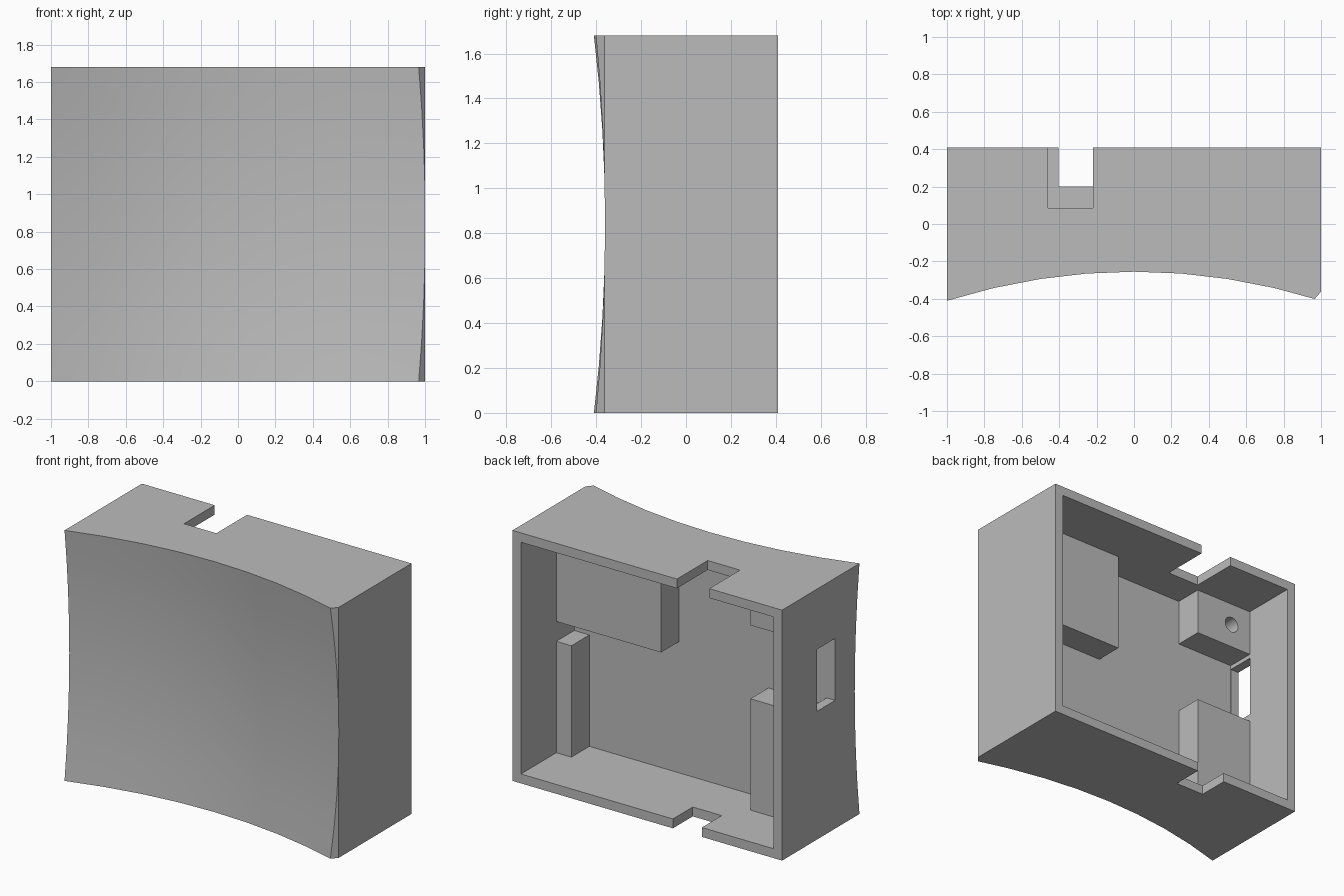
import bpy, bmesh, math
from mathutils import Matrix, Vector

cube = bpy.data.objects.get("Cube")
if cube:
    bpy.data.objects.remove(cube, do_unlink=True)

HEIGHT, BACK, WALL = 1.68, 0.41, 0.063
INNER_X = 1 - WALL            # inside faces of the side walls
CEILING = HEIGHT - WALL
INNER_Y = -0.154              # inside face of the front panel
BOSS_Y = 0.036                # how far the inner blocks reach back
EMBED = 0.02                  # overlap of inner blocks into the walls

gray = bpy.data.materials.new("plain gray")
gray.use_nodes = True
gray.diffuse_color = (0.5, 0.5, 0.5, 1)
gray.node_tree.nodes["Principled BSDF"].inputs["Base Color"].default_value = (0.5, 0.5, 0.5, 1)


def add_object(name, bm):
    bmesh.ops.recalc_face_normals(bm, faces=bm.faces)
    mesh = bpy.data.meshes.new(name)
    bm.to_mesh(mesh)
    bm.free()
    obj = bpy.data.objects.new(name, mesh)
    mesh.materials.append(gray)
    bpy.context.collection.objects.link(obj)
    return obj


def box(name, xs, ys, zs):
    bm = bmesh.new()
    bmesh.ops.create_cube(bm, size=1)
    for v in bm.verts:
        v.co = [span[0] if c < 0 else span[1] for c, span in zip(v.co, (xs, ys, zs))]
    return add_object(name, bm)


def activate(obj):
    bpy.ops.object.select_all(action='DESELECT')
    obj.select_set(True)
    bpy.context.view_layer.objects.active = obj


def cut(obj, cutter):
    activate(obj)
    mod = obj.modifiers.new("cut", 'BOOLEAN')
    mod.operation, mod.solver, mod.object = 'DIFFERENCE', 'EXACT', cutter
    bpy.ops.object.modifier_apply(modifier=mod.name)
    bpy.data.objects.remove(cutter, do_unlink=True)


def smooth(obj):
    activate(obj)
    bpy.ops.object.shade_smooth_by_angle(angle=math.radians(30))


# Housing: doubly concave front panel drawn back to a flat rear
bm = bmesh.new()
bmesh.ops.create_grid(bm, x_segments=8, y_segments=8, size=1)
for v in bm.verts:
    x, t = v.co.x, v.co.y
    v.co = (x, -0.205 - 0.155 * x * x - 0.05 * t * t, HEIGHT * (t + 1) / 2)
rim = [e for e in bm.edges if e.is_boundary]
new = bmesh.ops.extrude_edge_only(bm, edges=rim)["geom"]
for v in new:
    if isinstance(v, bmesh.types.BMVert):
        v.co.y = BACK
bmesh.ops.holes_fill(bm, edges=[e for e in bm.edges if e.is_boundary])
bmesh.ops.recalc_face_normals(bm, faces=bm.faces)

# Small chamfer down one front edge
bmesh.ops.bisect_plane(bm, geom=bm.verts[:] + bm.edges[:] + bm.faces[:],
                       plane_co=Vector((1, -0.362, 0)), plane_no=Vector((0.04, -0.035, 0)),
                       clear_outer=True)
bmesh.ops.holes_fill(bm, edges=[e for e in bm.edges if e.is_boundary])
housing = add_object("housing", bm)

# Open rear cavity, cable notches in top and bottom walls, side window
cut(housing, box("cavity", (-INNER_X, INNER_X), (INNER_Y, 0.6), (WALL, CEILING)))
cut(housing, box("top_notch", (-0.46, -0.22), (0.085, 0.6), (1.5, 1.8)))
cut(housing, box("bottom_notch", (-0.405, -0.19), (0.2, 0.6), (-0.1, 0.2)))
cut(housing, box("side_window", (-1.1, -0.9), (INNER_Y + 0.001, 0.04), (0.86, 1.275)))
smooth(housing)

# Mounting blocks on the inside of the front panel
depth = (INNER_Y - EMBED, BOSS_Y)
left_x, right_x = INNER_X + EMBED, -INNER_X - EMBED
low, high = WALL - EMBED, CEILING + EMBED
box("upper_left_block", (0.16, left_x), depth, (0.943, high))
box("lower_left_post", (0.825, left_x), depth, (low, 0.81))
box("lower_right_block", (right_x, -0.503), depth, (low, 0.81))
screw_block = box("screw_block", (right_x, -0.503), depth, (1.303, high))

# Blind screw hole
bm = bmesh.new()
bmesh.ops.create_cone(bm, cap_ends=True, segments=32, radius1=0.053, radius2=0.053, depth=0.4)
bmesh.ops.rotate(bm, verts=bm.verts, matrix=Matrix.Rotation(math.radians(90), 3, 'X'))
bmesh.ops.translate(bm, verts=bm.verts, vec=(-0.785, INNER_Y + 0.21, 1.467))
cut(screw_block, add_object("screw_hole", bm))
smooth(screw_block)
